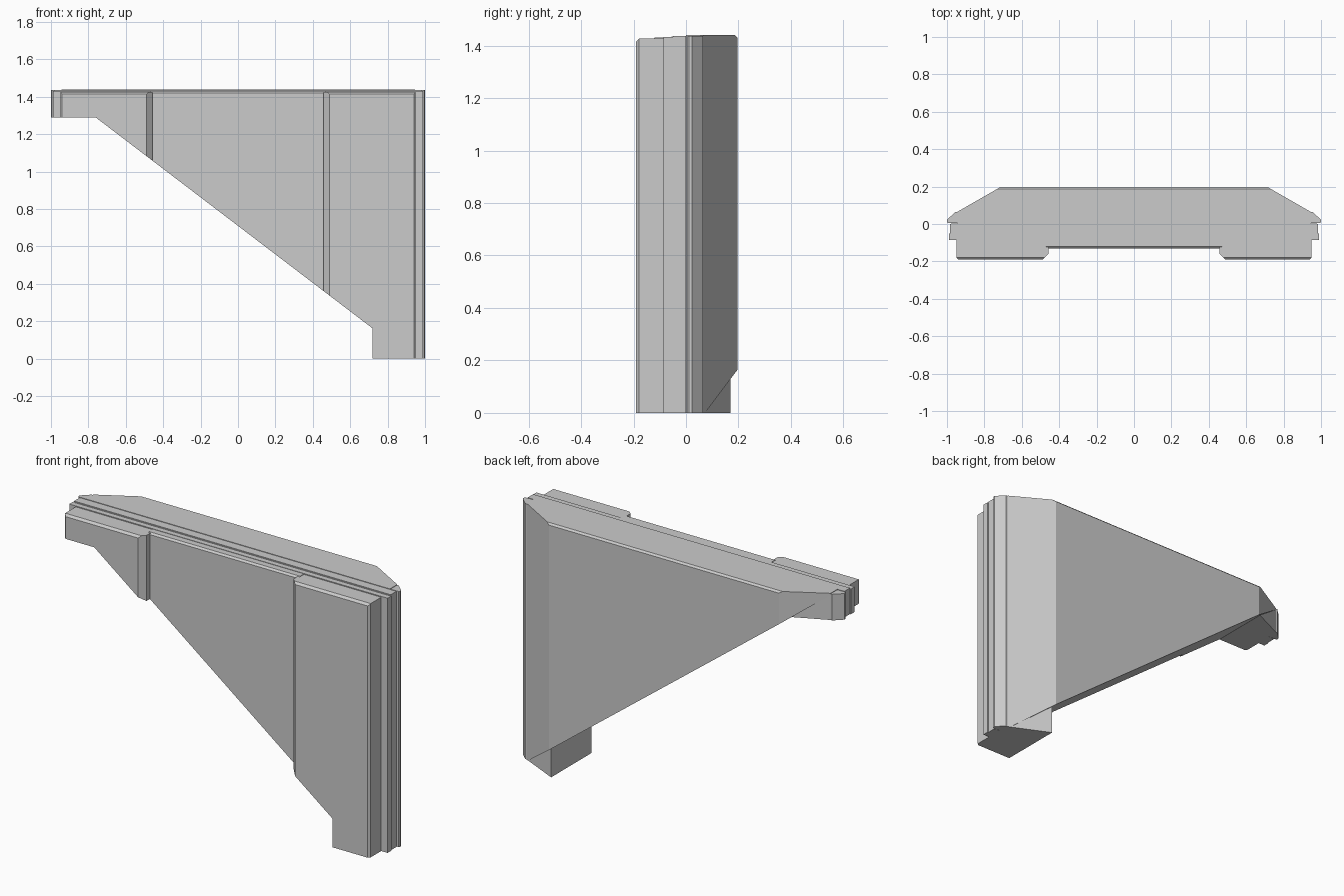
import bpy, bmesh
from mathutils import Vector

if "Cube" in bpy.data.objects:
    bpy.data.objects.remove(bpy.data.objects["Cube"])

# Diagonal edge running from the upper left to the lower right
A, B = Vector((-0.945, 0, 1.43)), Vector((0.932, 0, 0))
DOWN = Vector((B.z - A.z, 0, A.x - B.x)).normalized()
MAIN = [(A, DOWN)]
LEFT_END = [(A, -DOWN), ((0, 0, 1.29), (0, 0, -1)), ((0, 0, 0), (1, 0, 0))]
LOWER_END = [(A, -DOWN), ((0.72, 0, 0), (-1, 0, 0))]


def prism(name, outline, top, cuts):
    """Extrude a convex plan outline upward, then slice it by planes."""
    bm = bmesh.new()
    low = [bm.verts.new((x, y, 0)) for x, y in outline]
    high = [bm.verts.new((x, y, top)) for x, y in outline]
    bm.faces.new(low)
    bm.faces.new(high)
    n = len(low)
    for i in range(n):
        j = (i + 1) % n
        bm.faces.new((low[i], low[j], high[j], high[i]))
    bmesh.ops.recalc_face_normals(bm, faces=bm.faces)
    for co, normal in cuts:
        bmesh.ops.bisect_plane(bm, geom=bm.verts[:] + bm.edges[:] + bm.faces[:],
                               dist=1e-6, plane_co=co, plane_no=normal, clear_outer=True)
        rim = [e for e in bm.edges if e.is_boundary]
        if rim:
            bmesh.ops.holes_fill(bm, edges=rim, sides=0)
    if bm.faces:
        bmesh.ops.recalc_face_normals(bm, faces=bm.faces)
        mesh = bpy.data.meshes.new(name)
        bm.to_mesh(mesh)
        bpy.context.collection.objects.link(bpy.data.objects.new(name, mesh))
    bm.free()


def layer(name, outline, top, trim=(), ends=True):
    prism(name, outline, top, MAIN + list(trim))
    if ends:
        prism(name + "_left_end", outline, top, LEFT_END + list(trim))
        prism(name + "_lower_end", outline, top, LOWER_END + list(trim))


def box(x, y0, y1):
    return [(-x, y0), (x, y0), (x, y1), (-x, y1)]


def flip(outline):
    return [(-x, y) for x, y in outline]


# Stepped middle layers and recessed front panel
layer("core_layer", box(0.985, -0.05, 0.0), 1.437)
layer("step_layer", box(0.99, -0.085, -0.05), 1.432)
layer("groove_strip", box(0.978, -0.055, 0.004), 1.434)
layer("front_panel", box(0.47, -0.13, -0.085), 1.43,
      [((0, -0.13, 1.42), (0, -1, 1))], ends=False)

# Raised front blocks with a chamfered inner corner
block = [(0.457, -0.05), (0.457, -0.16), (0.488, -0.19), (0.94, -0.19),
         (0.95, -0.18), (0.95, -0.05)]
# Small lips along the outer edges of the back
lip = [(0.92, 0.005), (0.995, 0.005), (1.0, 0.012), (1.0, 0.022),
       (0.955, 0.065), (0.93, 0.065)]
for side, shape in (("right", lambda p: p), ("left", flip)):
    layer("front_block_" + side, shape(block), 1.427, [((0, -0.19, 1.415), (0, -1, 1))])
    layer("edge_lip_" + side, shape(lip), 1.437)

# Back slab with sloping sides, and its shallower end pieces
back = [(-0.945, 0), (0.945, 0), (0.945, 0.065), (0.715, 0.197),
        (-0.715, 0.197), (-0.945, 0.065)]
layer("back_slab", back, 1.44, [((0, 0.197, 1.43), (0, 1, 1))], ends=False)
end = [(0.6, 0), (0.945, 0), (0.945, 0.065), (0.72, 0.17), (0.6, 0.17)]
prism("back_lower_end", end, 1.44, LOWER_END)
prism("back_left_end", flip(end), 1.44, LEFT_END)
